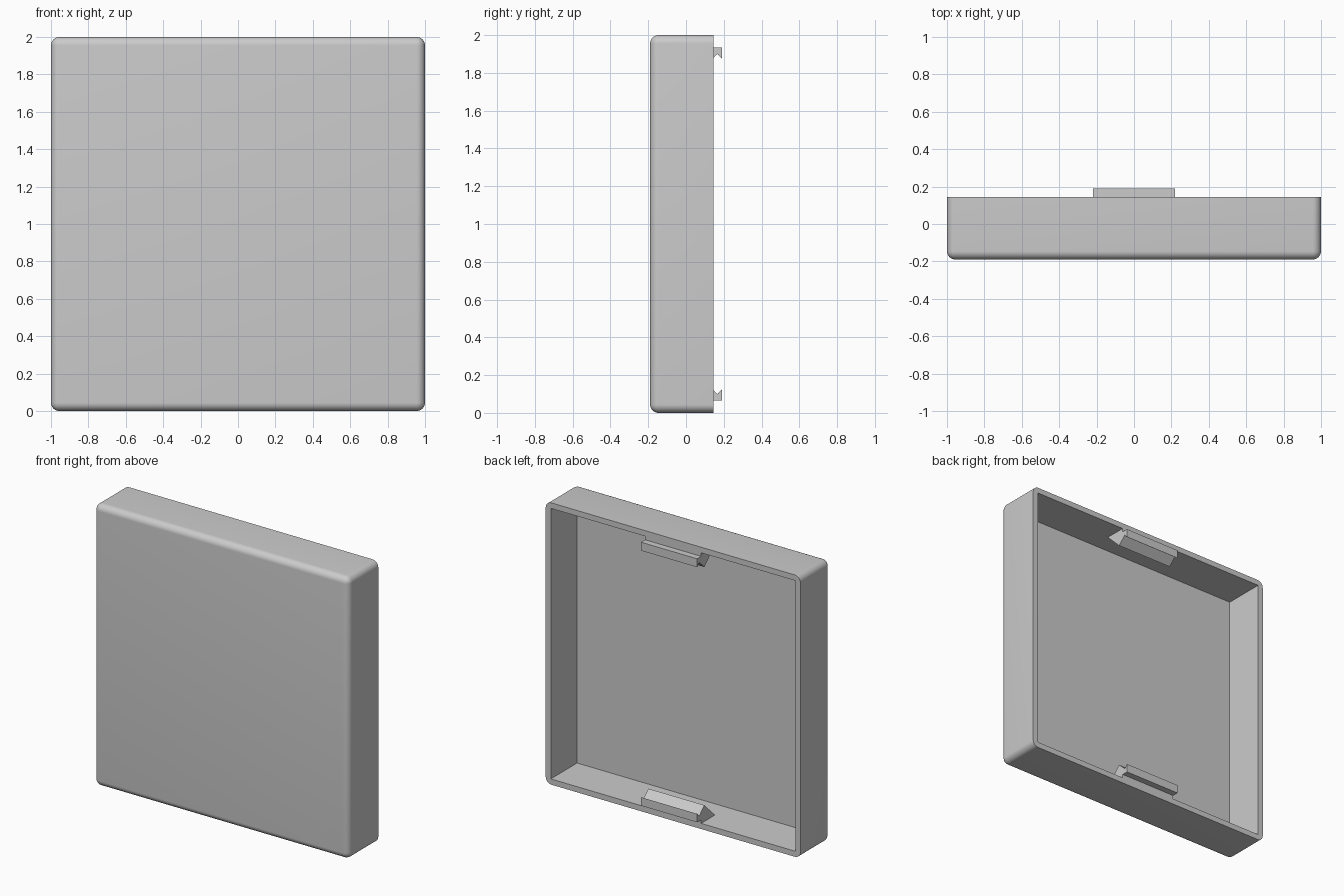
import bpy, bmesh
from mathutils import Matrix

if "Cube" in bpy.data.objects:
    bpy.data.objects.remove(bpy.data.objects["Cube"], do_unlink=True)

FRONT, RIM, BACK = -0.19, 0.145, 0.19   # depth stations along y
WALL, RADIUS, CLIP_HALF = 0.04, 0.045, 0.22

grey = bpy.data.materials.new("plain_grey")
grey.use_nodes = True
colour = (0.6, 0.6, 0.6, 1)
grey.diffuse_color = colour
grey.node_tree.nodes["Principled BSDF"].inputs["Base Color"].default_value = colour


def add_object(name, bm):
    bmesh.ops.recalc_face_normals(bm, faces=bm.faces)
    mesh = bpy.data.meshes.new(name)
    bm.to_mesh(mesh)
    bm.free()
    mesh.materials.append(grey)
    obj = bpy.data.objects.new(name, mesh)
    bpy.context.collection.objects.link(obj)
    return obj


def block(half, y0, y1):
    """Square block centred on z = 1, spanning y0 to y1."""
    bm = bmesh.new()
    bmesh.ops.create_cube(bm, size=1)
    bmesh.ops.scale(bm, vec=(2 * half, y1 - y0, 2 * half), verts=bm.verts)
    bmesh.ops.translate(bm, vec=(0, (y0 + y1) / 2, 1), verts=bm.verts)
    return bm


def select_only(obj):
    bpy.ops.object.select_all(action='DESELECT')
    obj.select_set(True)
    bpy.context.view_layer.objects.active = obj


# Shallow tray: rounded everywhere except along the open back rim
bm = block(1, FRONT, RIM)
edges = [e for e in bm.edges if min(v.co.y for v in e.verts) < 0]
bmesh.ops.bevel(bm, geom=edges, offset=RADIUS, offset_type='OFFSET',
                segments=8, profile=0.5, affect='EDGES')
tray = add_object("cover_tray", bm)

# Square-cornered cavity cut in from the back
cutter = add_object("cavity_cutter", block(1 - WALL, FRONT + WALL, RIM + 0.1))
cutter.hide_render = True
cut = tray.modifiers.new("cavity", 'BOOLEAN')
cut.operation, cut.solver, cut.object = 'DIFFERENCE', 'EXACT', cutter
select_only(tray)
bpy.ops.object.modifier_apply(modifier=cut.name)
bpy.data.objects.remove(cutter, do_unlink=True)
bpy.ops.object.shade_smooth_by_angle(angle=0.6)

# Snap clip: wedge on the wall, V notch and rear hook, as a (y, z) profile
PROFILE = [(-0.01, WALL), (RIM, WALL), (RIM, 0.065), (BACK, 0.065),
           (BACK, 0.125), (0.167, 0.1), (0.108, 0.155)]


def clip(name, flip):
    bm = bmesh.new()
    face = bm.faces.new([bm.verts.new((-CLIP_HALF, y, z)) for y, z in PROFILE])
    ext = bmesh.ops.extrude_face_region(bm, geom=[face])
    verts = [v for v in ext["geom"] if isinstance(v, bmesh.types.BMVert)]
    bmesh.ops.translate(bm, vec=(2 * CLIP_HALF, 0, 0), verts=verts)
    if flip:
        mirror = Matrix.Translation((0, 0, 2)) @ Matrix.Diagonal((1, 1, -1, 1))
        bmesh.ops.transform(bm, matrix=mirror, verts=bm.verts)
    return add_object(name, bm)


clip("lower_clip", False)
clip("upper_clip", True)
